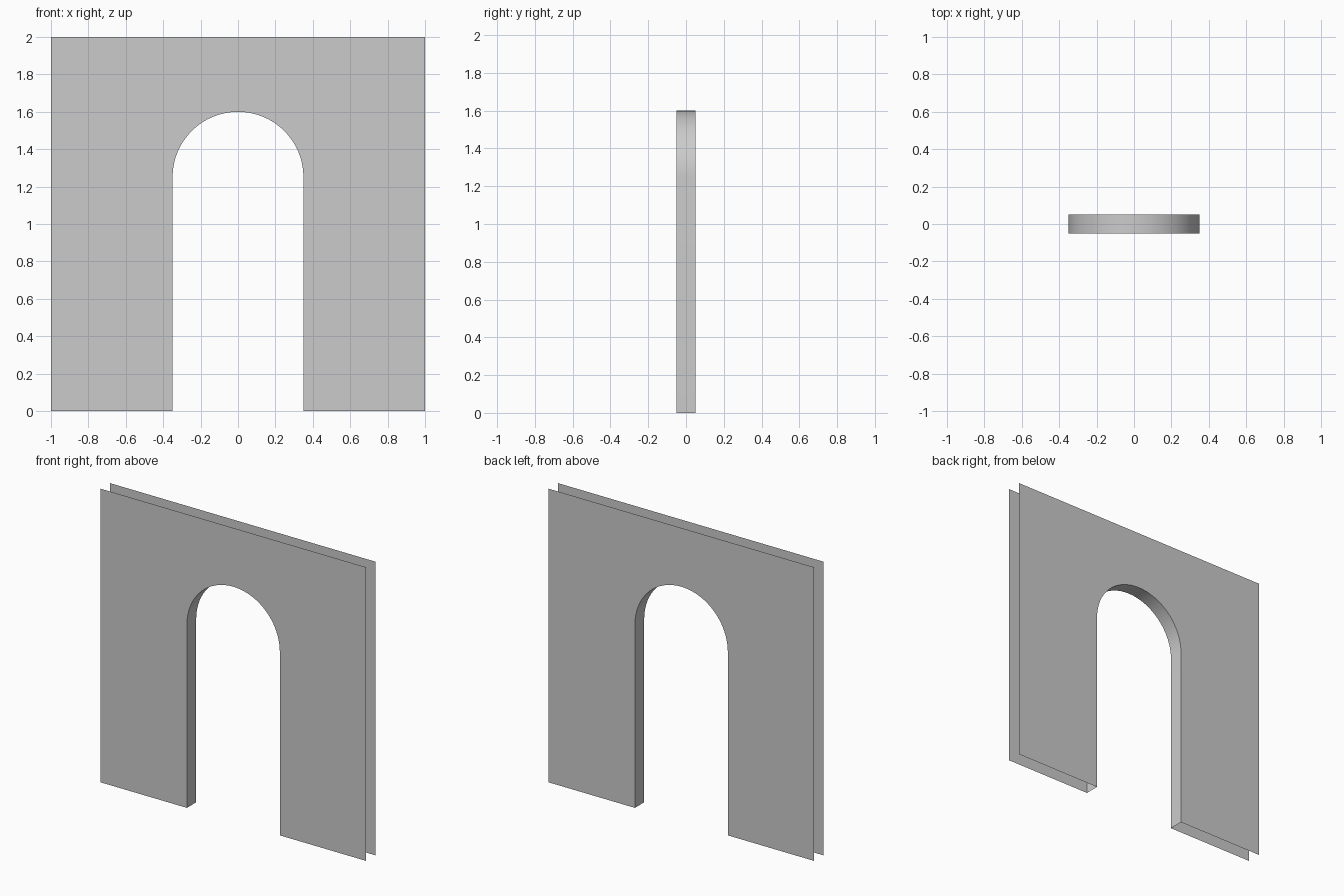
import bpy, math

if "Cube" in bpy.data.objects:
    bpy.data.objects.remove(bpy.data.objects["Cube"])

HALF_W, HEIGHT = 1.0, 2.0      # wall panel
R, SPRING = 0.35, 1.25         # arched opening
Y = 0.05                       # half wall thickness
SEGMENTS = 32


def add_mesh(name, verts, faces):
    mesh = bpy.data.meshes.new(name)
    mesh.from_pydata(verts, [], faces)
    obj = bpy.data.objects.new(name, mesh)
    bpy.context.collection.objects.link(obj)
    return obj


# Opening outline, from left foot over the arch to right foot
arch = [(-R, 0.0)]
for i in range(SEGMENTS + 1):
    a = math.pi * (1 - i / SEGMENTS)
    arch.append((R * math.cos(a), SPRING + R * math.sin(a)))
arch.append((R, 0.0))

# Two thin wall sheets, open at the top, sides and bottom
outline = [(-HALF_W, 0)] + arch + [(HALF_W, 0), (HALF_W, HEIGHT), (-HALF_W, HEIGHT)]
order = list(range(len(outline)))
add_mesh("front_panel", [(x, -Y, z) for x, z in outline], [order])
add_mesh("back_panel", [(x, Y, z) for x, z in outline], [order[::-1]])

# Lining of the doorway joining both sheets
n = len(arch)
verts = [(x, -Y, z) for x, z in arch] + [(x, Y, z) for x, z in arch]
lining = add_mesh("arch_lining", verts,
                  [(i, n + i, n + i + 1, i + 1) for i in range(n - 1)])
bpy.context.view_layer.objects.active = lining
lining.select_set(True)
bpy.ops.object.shade_smooth_by_angle(angle=math.radians(30))
